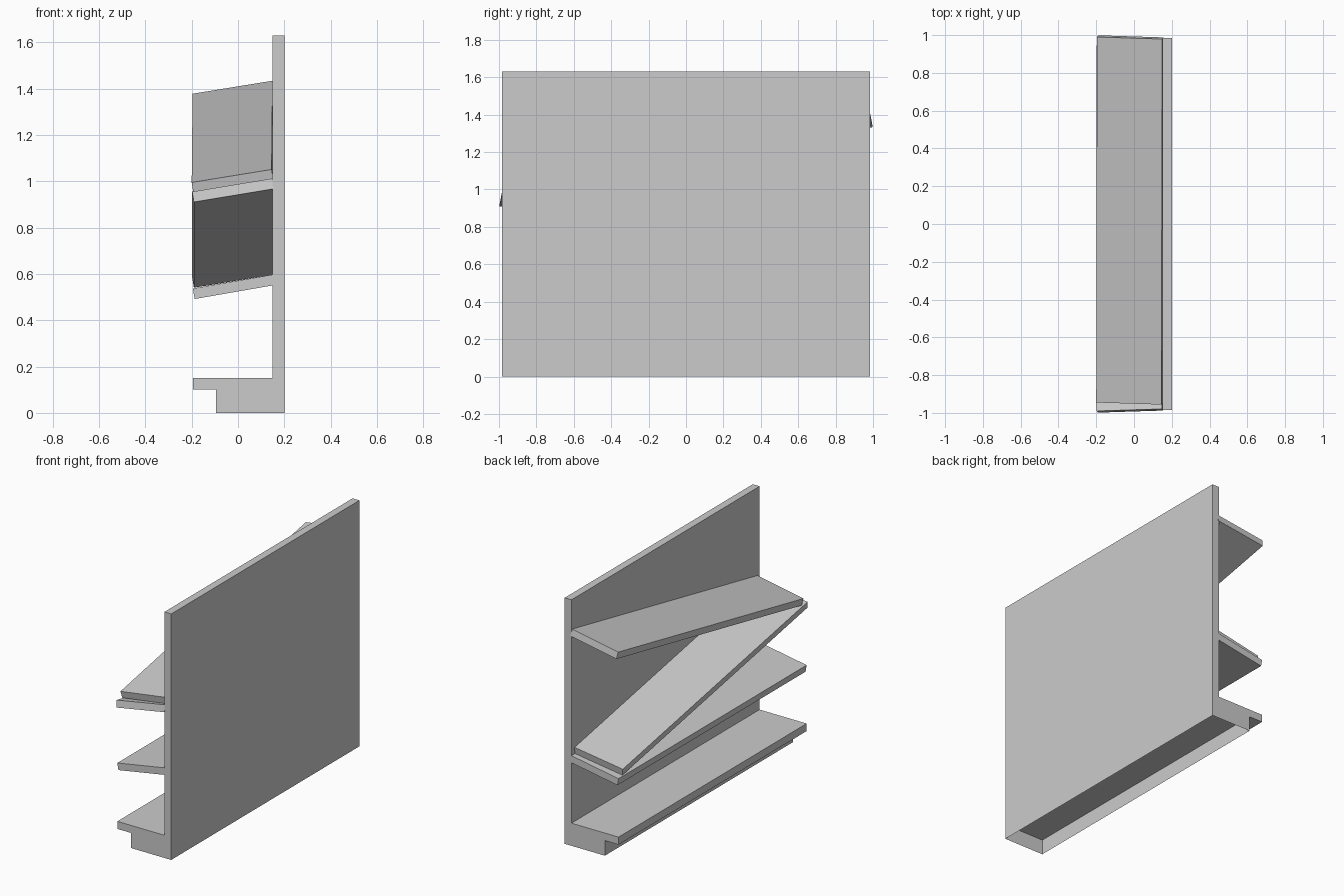
import bpy, bmesh
from mathutils import Vector

cube = bpy.data.objects.get("Cube")
if cube:
    bpy.data.objects.remove(cube, do_unlink=True)

# Single painted metal colour
grey = bpy.data.materials.new("light_grey")
grey.use_nodes = True
colour = (0.6, 0.6, 0.6, 1)
grey.diffuse_color = colour
grey.node_tree.nodes["Principled BSDF"].inputs["Base Color"].default_value = colour


def finish(name, bm):
    bmesh.ops.recalc_face_normals(bm, faces=bm.faces)
    mesh = bpy.data.meshes.new(name)
    bm.to_mesh(mesh)
    bm.free()
    mesh.materials.append(grey)
    obj = bpy.data.objects.new(name, mesh)
    bpy.context.collection.objects.link(obj)
    return obj


def prism(bm, outline, along):
    """Extrude a closed outline of points along a vector."""
    face = bm.faces.new([bm.verts.new(p) for p in outline])
    new = bmesh.ops.extrude_face_region(bm, geom=[face], use_keep_orig=True)["geom"]
    verts = [v for v in new if isinstance(v, bmesh.types.BMVert)]
    bmesh.ops.translate(bm, verts=verts, vec=along)


def loose_shelf(name, corner, across, along, thickness=0.046):
    """Slab from its top, front, right-end corner and two edge vectors."""
    corner, across, along = Vector(corner), Vector(across), Vector(along)
    drop = across.cross(along).normalized() * -thickness
    bm = bmesh.new()
    prism(bm, [corner, corner + across, corner + across + drop, corner + drop], along)
    return finish(name, bm)


# Back panel, bottom shelf and plinth share one side profile
HALF = 0.985
profile = [(-0.195, 0.15), (-0.195, 0.1), (-0.095, 0.1), (-0.095, 0),
           (0.2, 0), (0.2, 1.63), (0.15, 1.63), (0.15, 0.15)]
bm = bmesh.new()
prism(bm, [(x, -HALF, z) for x, z in profile], (0, 2 * HALF, 0))
bmesh.ops.recalc_face_normals(bm, faces=bm.faces)
# The plinth is open underneath
floor = [f for f in bm.faces if all(v.co.z < 0.01 for v in f.verts)]
bmesh.ops.delete(bm, geom=floor, context='FACES_ONLY')
finish("back_panel_and_base", bm)

# Underside of the bottom shelf, seen inside the hollow plinth
bm = bmesh.new()
corners = [(-0.095, -HALF), (-0.095, HALF), (0.2, HALF), (0.2, -HALF)]
ceiling = bm.faces.new([bm.verts.new((x, y, 0.1)) for x, y in corners])
ceiling.normal_update()
if ceiling.normal.z > 0:
    ceiling.normal_flip()
mesh = bpy.data.meshes.new("plinth_ceiling")
bm.to_mesh(mesh)
bm.free()
mesh.materials.append(grey)
bpy.context.collection.objects.link(bpy.data.objects.new("plinth_ceiling", mesh))

# Drooping shelves: one level, one fallen, one raised at the far end
loose_shelf("lower_shelf", (-0.195, -HALF, 0.537), (0.345, 0, 0.06), (0, 2 * HALF, 0))
loose_shelf("fallen_shelf", (-0.198, -0.99, 0.955), (0.345, 0.011, 0.057), (0, 1.935, -0.37))
loose_shelf("upper_shelf", (-0.2, -0.945, 0.995), (0.345, -0.011, 0.056), (0.004, 1.935, 0.383))
